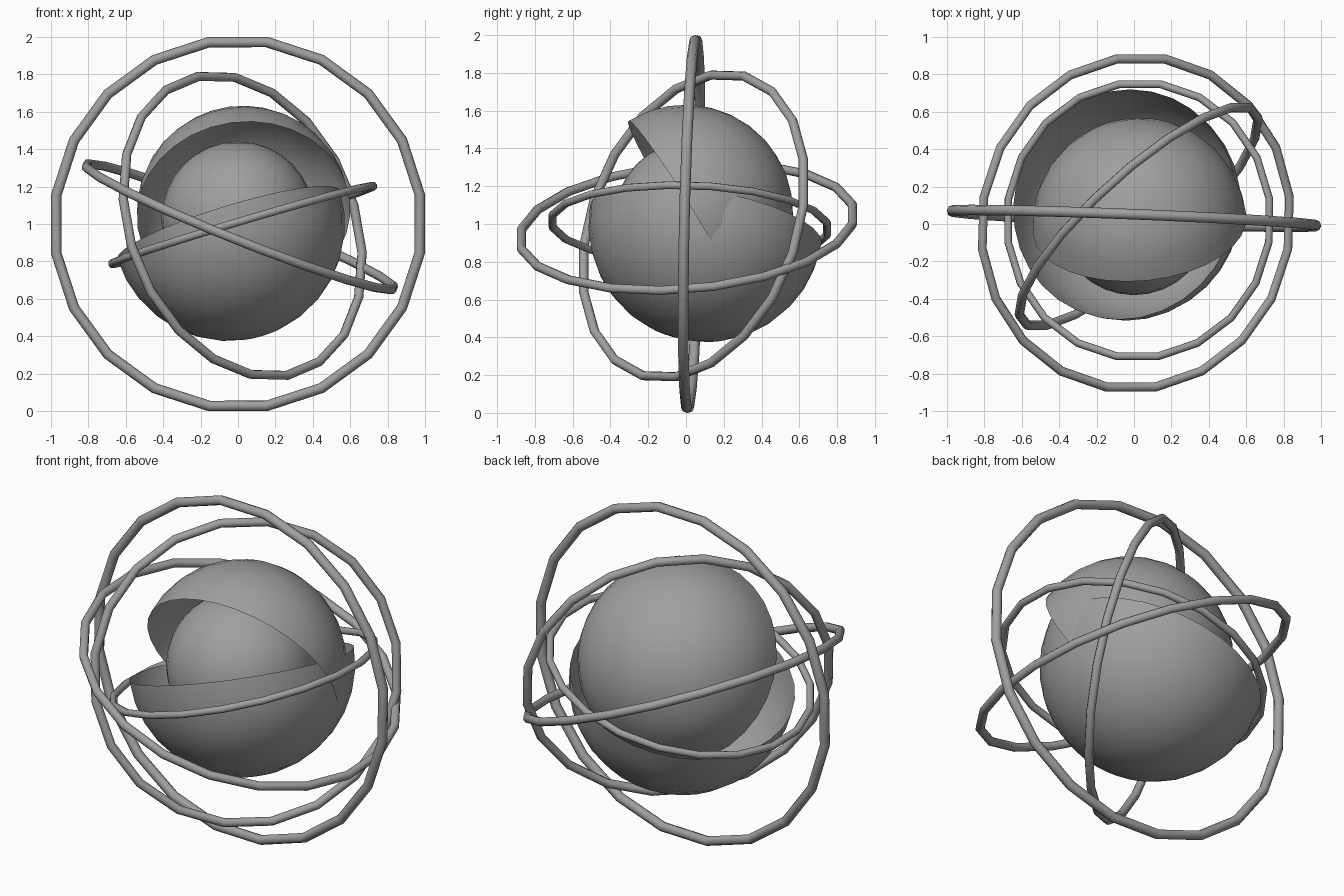
import bpy, bmesh, math
from mathutils import Vector, Matrix

if "Cube" in bpy.data.objects:
    bpy.data.objects.remove(bpy.data.objects["Cube"])

grey = bpy.data.materials.new("mid grey")
grey.diffuse_color = (0.35, 0.35, 0.35, 1)
grey.use_nodes = True
grey.node_tree.nodes["Principled BSDF"].inputs["Base Color"].default_value = grey.diffuse_color


def frame(centre, normal):
    """Matrix that puts local z along the normal."""
    z = Vector(normal).normalized()
    x = Vector((0, 1, 0)).cross(z)
    if x.length < 0.3:
        x = Vector((1, 0, 0))
    x = (x - z * x.dot(z)).normalized()
    rot = Matrix((x, z.cross(x), z)).transposed().to_4x4()
    return Matrix.Translation(centre) @ rot


def finish(name, bm, matrix):
    bm.transform(matrix)
    mesh = bpy.data.meshes.new(name)
    for f in bm.faces:
        f.smooth = True
    bm.to_mesh(mesh)
    bm.free()
    mesh.materials.append(grey)
    bpy.context.collection.objects.link(bpy.data.objects.new(name, mesh))


def ring(name, radius, tube, centre, normal, segments=20, sides=8):
    bm = bmesh.new()
    loops = []
    for i in range(segments):
        a = 2 * math.pi * (i + 0.5) / segments
        loop = []
        for j in range(sides):
            b = 2 * math.pi * j / sides
            r = radius + tube * math.cos(b)
            loop.append(bm.verts.new((r * math.cos(a), r * math.sin(a), tube * math.sin(b))))
        loops.append(loop)
    for i in range(segments):
        p, q = loops[i], loops[(i + 1) % segments]
        for j in range(sides):
            k = (j + 1) % sides
            bm.faces.new((p[j], q[j], q[k], p[k]))
    finish(name, bm, frame(centre, normal))


def ball(name, radius, centre, normal=(0, 0, 1), half=False):
    bm = bmesh.new()
    bmesh.ops.create_uvsphere(bm, u_segments=32, v_segments=16, radius=radius)
    if half:  # keep only the side the normal points to
        low = [v for v in bm.verts if v.co.z < -0.001]
        bmesh.ops.delete(bm, geom=low, context='VERTS')
    finish(name, bm, frame(centre, normal))


# Core and the two open half shells around it
ball("core", 0.41, (0, 0.03, 1.03))
ball("upper_shell", 0.572, (0.03, -0.005, 1.06), (-0.07, 0.81, 0.50), half=True)
ball("lower_shell", 0.622, (-0.05, 0.105, 0.997), (0.292, -0.16, -0.943), half=True)

# Four tilted orbit rings, largest first
ring("outer_ring", 0.984, 0.028, (0, 0.03, 1.0), (0.04, 1, -0.0225))
ring("upright_ring", 0.838, 0.025, (0.025, 0.04, 0.99), (0.646, -0.711, 0.274))
ring("wide_ring", 0.89, 0.025, (0.01, 0.005, 0.985), (0.37, -0.08, 0.925))
ring("inner_ring", 0.736, 0.021, (0.025, 0.02, 0.995), (-0.285, 0.03, 0.958))
